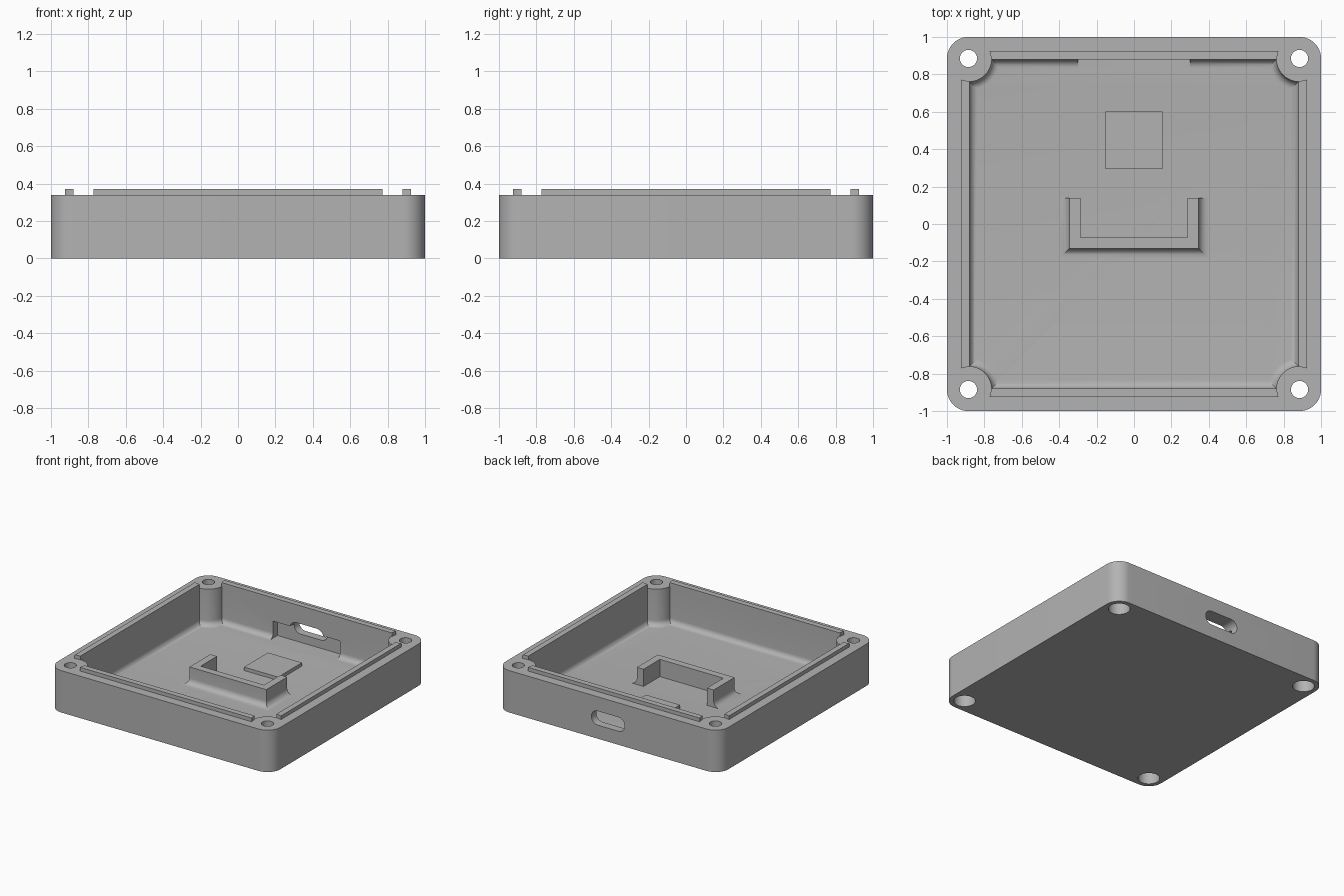
import bpy
import bmesh
from math import cos, sin, pi, sqrt, atan2

cube = bpy.data.objects.get("Cube")
if cube:
    bpy.data.objects.remove(cube, do_unlink=True)

grey = bpy.data.materials.new("plain grey")
grey.use_nodes = True
colour = (0.45, 0.45, 0.45, 1)
grey.diffuse_color = colour
grey.node_tree.nodes["Principled BSDF"].inputs["Base Color"].default_value = colour

TOP, FLOOR, RIM = 0.34, 0.043, 0.37
INNER, HOLE, POST = 0.88, 0.885, 0.125
FILLET, STEPS = 0.043, 8


def loft(name, layers):
    """Solid through stacked outlines, given as (outline, z) pairs."""
    bm = bmesh.new()
    rings = [[bm.verts.new((x, y, z)) for x, y in pts] for pts, z in layers]
    for low, high in zip(rings, rings[1:]):
        for i in range(len(low)):
            j = (i + 1) % len(low)
            bm.faces.new((low[i], low[j], high[j], high[i]))
    bm.faces.new(rings[0][::-1])
    bm.faces.new(rings[-1])
    bmesh.ops.recalc_face_normals(bm, faces=bm.faces)
    mesh = bpy.data.meshes.new(name)
    bm.to_mesh(mesh)
    bm.free()
    mesh.materials.append(grey)
    obj = bpy.data.objects.new(name, mesh)
    bpy.context.collection.objects.link(obj)
    return obj


def arc(cx, cy, r, start, end, n):
    return [(cx + r * cos(start + (end - start) * i / n),
             cy + r * sin(start + (end - start) * i / n)) for i in range(n + 1)]


def circle(cx, cy, r, n=40):
    return arc(cx, cy, r, 0, 2 * pi, n)[:-1]


def rect(x0, x1, y0, y1):
    return [(x0, y0), (x1, y0), (x1, y1), (x0, y1)]


def quarter_turns(pts, turns):
    for _ in range(turns):
        pts = [(-y, x) for x, y in pts]
    return pts


def rounded_square(half, r):
    pts = []
    for k in range(4):
        pts += quarter_turns(arc(half - r, half - r, r, 0, pi / 2, 12), k)
    return pts


def cavity_outline(inset):
    """Square pocket with the round screw posts left standing in its corners."""
    r, edge = POST + inset, INNER - inset
    reach = sqrt(r * r - (HOLE - edge) ** 2)
    a = atan2(-reach, edge - HOLE)
    b = atan2(edge - HOLE, -reach)
    pts = []
    for k in range(4):
        pts += quarter_turns(arc(HOLE, HOLE, r, a, b, 16), k)
    return pts


def fillet_steps(radius):
    """(inset, height) pairs of a concave quarter round, from the floor up."""
    for i in range(STEPS + 1):
        t = pi / 2 * i / STEPS
        yield radius * (1 - sin(t)), radius * (1 - cos(t))


def cut(target, cutter):
    cutter.hide_render = True
    mod = target.modifiers.new("cut", 'BOOLEAN')
    mod.operation = 'DIFFERENCE'
    mod.solver = 'EXACT'
    mod.object = cutter
    bpy.context.view_layer.objects.active = target
    bpy.ops.object.modifier_apply(modifier=mod.name)
    bpy.data.objects.remove(cutter, do_unlink=True)


# Tray body
body = loft("tray_body", [(rounded_square(1, 0.115), 0), (rounded_square(1, 0.115), TOP)])

# Pocket with a filleted floor
layers = [(cavity_outline(d), FLOOR + h) for d, h in fillet_steps(FILLET)]
layers.append((cavity_outline(0), TOP + 0.1))
cut(body, loft("pocket_cutter", layers))

# Screw holes, wider from below
for sx in (-1, 1):
    for sy in (-1, 1):
        for name, r, z0, z1 in (("screw", 0.046, 0.05, 0.5), ("head", 0.08, -0.1, 0.1)):
            ring = circle(sx * HOLE, sy * HOLE, r)
            cut(body, loft(name + "_hole_cutter", [(ring, z0), (ring, z1)]))

# Recess behind the port in the back wall
recess = rect(-0.3, 0.3, INNER - 0.06, 0.935)
cut(body, loft("recess_cutter", [(recess, FLOOR), (recess, 0.18)]))

# Port slot, lofted upright and then laid along y
slot = arc(0.093, 0, 0.057, -pi / 2, pi / 2, 14) + arc(-0.093, 0, 0.057, pi / 2, 3 * pi / 2, 14)
port = loft("port_cutter", [(slot, -1.2), (slot, -0.7)])
port.rotation_euler.x = pi / 2
port.location.z = 0.167
bpy.context.view_layer.update()
cut(body, port)

# Raised rim strips, ends hollowed around the screw posts
lip_r, lip_out = 0.12, 0.926
ends = []
for i in range(7):
    y = INNER + (lip_out - INNER) * i / 6
    ends.append((HOLE - sqrt(lip_r ** 2 - (y - HOLE) ** 2), y))
strip = ends + [(-x, y) for x, y in reversed(ends)]
parts = [body]
for k, side in enumerate(("back", "left", "front", "right")):
    pts = quarter_turns(strip, k)
    parts.append(loft(side + "_rim_strip", [(pts, TOP), (pts, RIM)]))


# U-shaped holder with a flared outer foot
def holder_outline(o):
    half = [(0.345 + o, -0.13 - o), (0.345 + o, 0.138), (0.285, 0.138), (0.285, -0.072)]
    return half + [(-x, y) for x, y in reversed(half)]


layers = [(holder_outline(d), FLOOR + h) for d, h in fillet_steps(0.05)]
layers.append((holder_outline(0), 0.183))
parts.append(loft("u_holder", layers))

# Thin square pad
pad = rect(-0.153, 0.153, 0.295, 0.602)
parts.append(loft("square_pad", [(pad, FLOOR), (pad, 0.071)]))

# Smooth the rounds, keep the edges crisp
bpy.ops.object.select_all(action='DESELECT')
for obj in parts:
    obj.select_set(True)
bpy.context.view_layer.objects.active = body
bpy.ops.object.shade_smooth_by_angle(angle=pi / 6)
